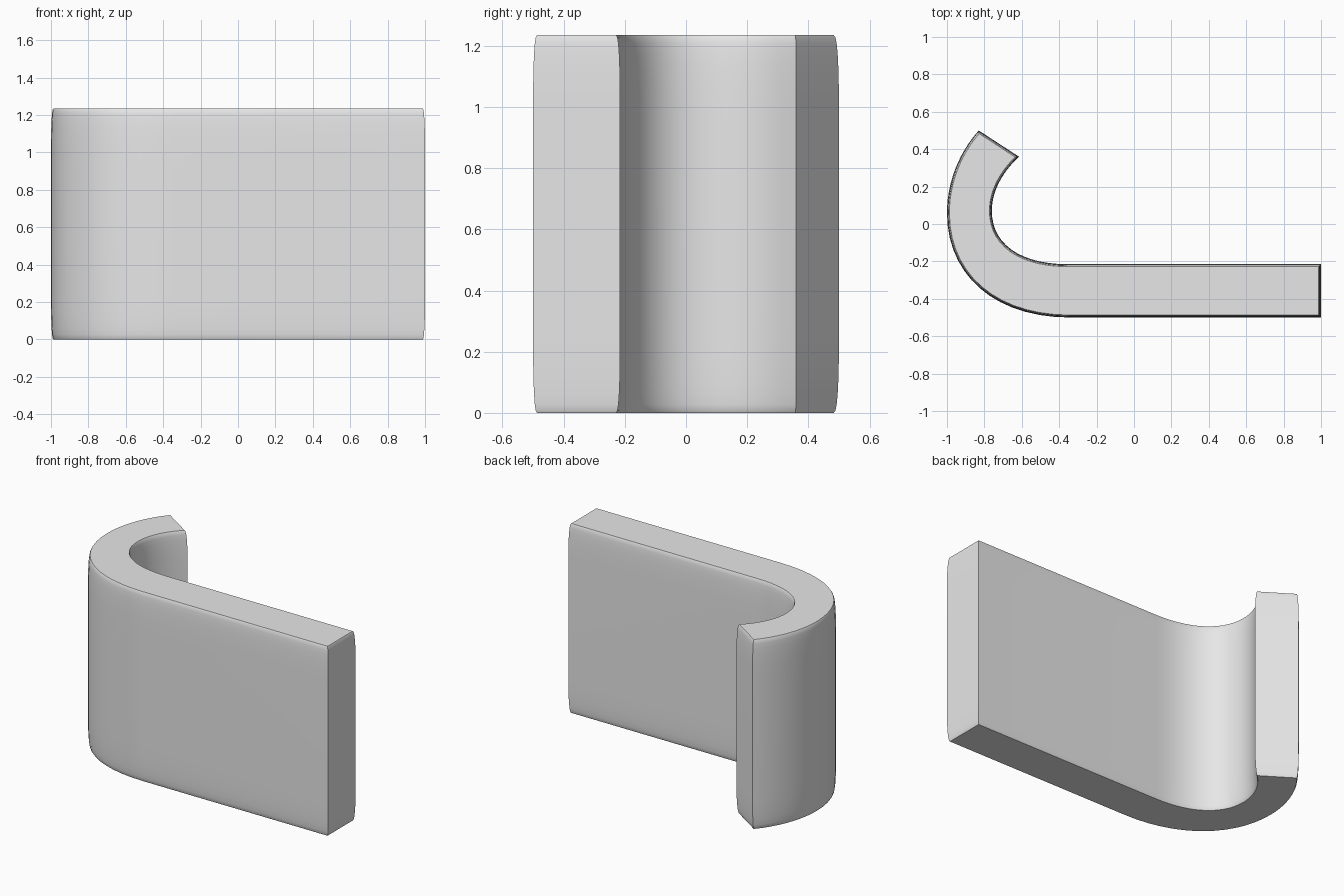
import bpy, bmesh, math
from mathutils import Vector

if "Cube" in bpy.data.objects:
    bpy.data.objects.remove(bpy.data.objects["Cube"])

HEIGHT, INSET, TAPER = 1.235, 0.013, 0.24


def bezier(p0, p1, p2, p3, n=14):
    """Points along a cubic curve, without the last one."""
    a, b, c, d = (Vector(p) for p in (p0, p1, p2, p3))
    return [a * (1 - t) ** 3 + b * 3 * t * (1 - t) ** 2 + c * 3 * t * t * (1 - t) + d * t ** 3
            for t in (i / n for i in range(n))]


def inset(points, dist):
    """Move a counter-clockwise outline inward with mitred corners."""
    out = []
    for i, p in enumerate(points):
        d0 = (p - points[i - 1]).normalized()
        d1 = (points[(i + 1) % len(points)] - p).normalized()
        n0, n1 = Vector((-d0.y, d0.x)), Vector((-d1.y, d1.x))
        out.append(p + (n0 + n1) * dist / (1 + n0.dot(n1)))
    return out


# Plan outline: straight plate with a hooked end
outline = (
    [Vector((1, -0.215))]
    + bezier((-0.35, -0.215), (-0.62, -0.215), (-0.76, -0.10), (-0.76, 0.07))
    + bezier((-0.76, 0.07), (-0.76, 0.18), (-0.70, 0.28), (-0.615, 0.36))
    + [Vector((-0.615, 0.36))]
    + bezier((-0.83, 0.5), (-0.93, 0.39), (-1, 0.23), (-1, 0.06))
    + bezier((-1, 0.06), (-1, -0.27), (-0.75, -0.5), (-0.34, -0.5))
    + [Vector((-0.34, -0.5)), Vector((1, -0.5))]
)

# Heights and insets: walls draw in softly towards top and bottom
steps = [i / 6 for i in range(7)]
lower = [(TAPER * s * s, INSET * (1 - s) ** 2) for s in steps]
levels = lower + [(HEIGHT - z, d) for z, d in reversed(lower)]

# Hooked plate
bm = bmesh.new()
rings = [[bm.verts.new((p.x, p.y, z)) for p in inset(outline, d)] for z, d in levels]
count = len(outline)
for low, high in zip(rings, rings[1:]):
    for i in range(count):
        j = (i + 1) % count
        bm.faces.new((low[i], low[j], high[j], high[i]))
bm.faces.new(list(reversed(rings[0])))
bm.faces.new(rings[-1])
bmesh.ops.recalc_face_normals(bm, faces=bm.faces)
mesh = bpy.data.meshes.new("hooked_plate")
bm.to_mesh(mesh)
bm.free()

grey = bpy.data.materials.new("grey")
grey.diffuse_color = (0.8, 0.8, 0.8, 1)
grey.use_nodes = True
grey.node_tree.nodes["Principled BSDF"].inputs["Base Color"].default_value = grey.diffuse_color
mesh.materials.append(grey)
plate = bpy.data.objects.new("hooked_plate", mesh)
bpy.context.collection.objects.link(plate)
bpy.context.view_layer.objects.active = plate
plate.select_set(True)
bpy.ops.object.shade_smooth_by_angle(angle=math.radians(30))
